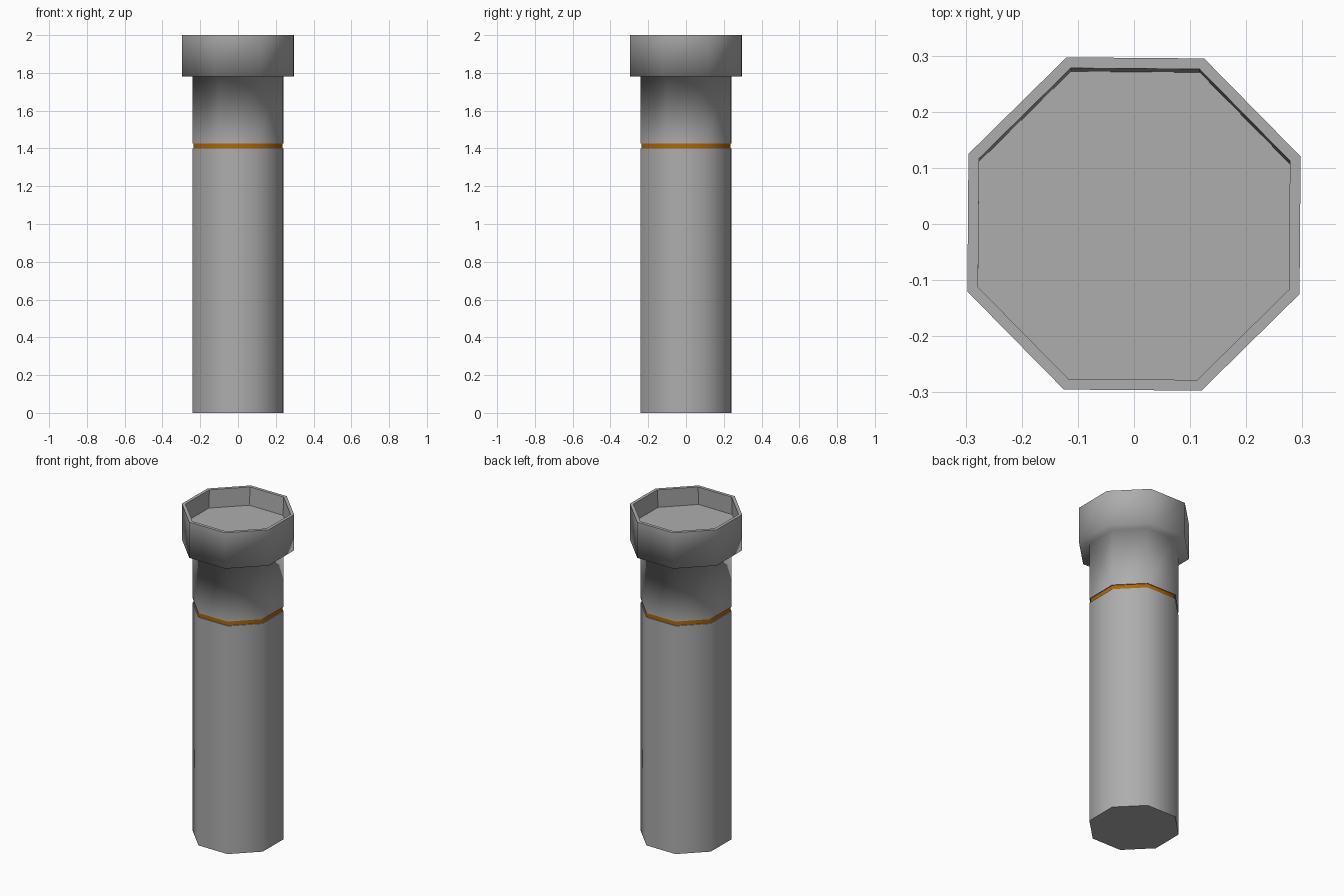
import bpy, bmesh, math

if "Cube" in bpy.data.objects:
    bpy.data.objects.remove(bpy.data.objects["Cube"])

SIDES = 8
TWIST = math.radians(-0.45)  # the whole model is turned very slightly
GREY = bpy.data.materials.new("dark_grey")
GREY.diffuse_color = (0.42, 0.42, 0.42, 1)
GREY.use_nodes = True
GREY.node_tree.nodes["Principled BSDF"].inputs["Base Color"].default_value = GREY.diffuse_color
ORANGE = bpy.data.materials.new("orange")
ORANGE.diffuse_color = (0.42, 0.135, 0.003, 1)
ORANGE.use_nodes = True
ORANGE.node_tree.nodes["Principled BSDF"].inputs["Base Color"].default_value = ORANGE.diffuse_color


def octagon_part(name, profile, mat, sharp=(), flat=(), cap_start=False, cap_end=False):
    """Loft octagonal rings (apothem, z, y shift); sharp = ring indices, flat = segment indices."""
    bm = bmesh.new()
    rings = []
    for apothem, z, *shift in profile:
        r = apothem / math.cos(math.pi / SIDES)
        dy = shift[0] if shift else 0
        angles = [math.tau * (i + 0.5) / SIDES + TWIST for i in range(SIDES)]
        rings.append([bm.verts.new((r * math.cos(a), r * math.sin(a) + dy, z)) for a in angles])
    for k in range(len(rings) - 1):
        low, high = rings[k], rings[k + 1]
        for i in range(SIDES):
            j = (i + 1) % SIDES
            face = bm.faces.new((low[i], low[j], high[j], high[i]))
            face.smooth = k not in flat
    if cap_start:
        bm.faces.new(rings[0][::-1])
    if cap_end:
        bm.faces.new(rings[-1])
    for k in sharp:
        for i in range(SIDES):
            bm.edges.get((rings[k][i], rings[k][(i + 1) % SIDES])).smooth = False
    mesh = bpy.data.meshes.new(name)
    bm.to_mesh(mesh)
    bm.free()
    mesh.materials.append(mat)
    obj = bpy.data.objects.new(name, mesh)
    bpy.context.collection.objects.link(obj)
    return obj


# Main shaft with a small ledge at the groove
octagon_part("shaft", [(0.24, 0), (0.24, 1.40), (0.235, 1.40)], GREY,
             sharp=(0, 1), cap_start=True)

# Recessed orange band
octagon_part("orange_band", [(0.235, 1.40), (0.235, 1.427)], ORANGE)

# Neck and wider head with a hollow cup on top
octagon_part("head",
             [(0.235, 1.427), (0.24, 1.427), (0.24, 1.78), (0.296, 1.78),
              (0.296, 2.0), (0.277, 2.0), (0.277, 1.89, -0.006)], GREY,
             sharp=(1, 4, 5, 6), flat=(4, 5), cap_end=True)
